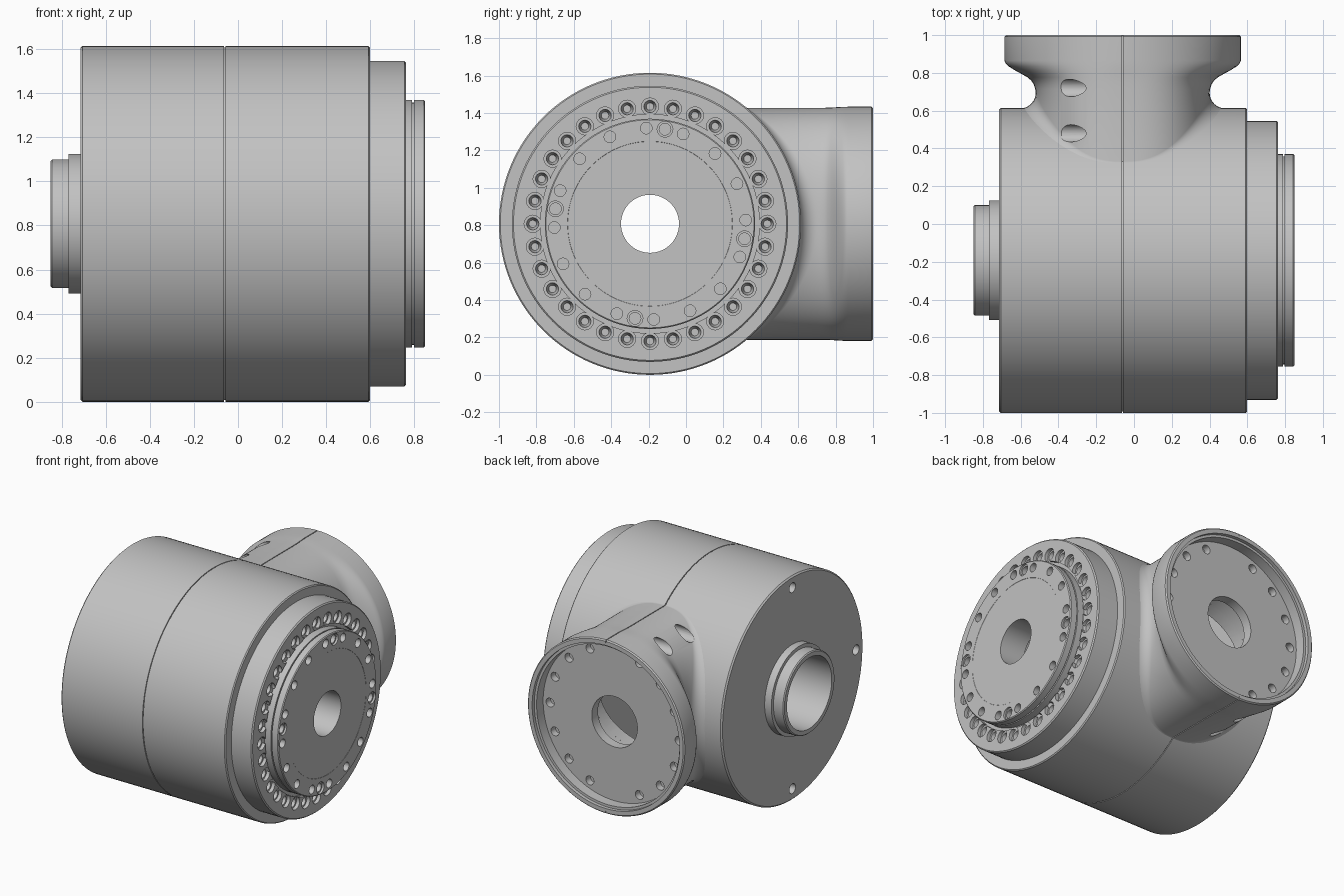
import bpy, bmesh, math
from mathutils import Matrix, Vector

cube = bpy.data.objects.get("Cube")
if cube:
    bpy.data.objects.remove(cube, do_unlink=True)

CY, CZ, R = -0.1925, 0.8075, 0.8075   # main axis position and housing radius
NX = -0.06                            # seam plane and neck axis

metal = bpy.data.materials.new("brushed grey metal")
metal.use_nodes = True
grey = (0.54, 0.54, 0.54, 1)
metal.diffuse_color = grey
metal.node_tree.nodes["Principled BSDF"].inputs["Base Color"].default_value = grey


def make(name, bm):
    bmesh.ops.recalc_face_normals(bm, faces=bm.faces)
    mesh = bpy.data.meshes.new(name)
    bm.to_mesh(mesh)
    bm.free()
    obj = bpy.data.objects.new(name, mesh)
    bpy.context.collection.objects.link(obj)
    mesh.materials.append(metal)
    return obj


def skin(bm, rings):
    """Closed skin: each ring joins the next, the last joins the first."""
    vs = [[bm.verts.new(p) for p in ring] for ring in rings]
    n = len(vs[0])
    for a, b in zip(vs, vs[1:] + vs[:1]):
        for i in range(n):
            j = (i + 1) % n
            bm.faces.new((a[i], a[j], b[j], b[i]))


def revolve(name, profile, n=128):
    """Turn a closed (x, radius) profile about the main axis."""
    bm = bmesh.new()
    angles = [2 * math.pi * i / n for i in range(n)]
    skin(bm, [[(x, CY + r * math.cos(a), CZ + r * math.sin(a)) for a in angles]
              for x, r in profile])
    return make(name, bm)


def drill(bm, centre, axis, r_in, r_out, length, n=20):
    """Add a cylinder or cone centred on a point, along an axis."""
    turn = Vector(axis).to_track_quat('Z', 'Y').to_matrix().to_4x4()
    bmesh.ops.create_cone(bm, cap_ends=True, segments=n, radius1=r_in, radius2=r_out,
                          depth=length, matrix=Matrix.Translation(centre) @ turn)


def cut(obj, tool):
    tool.hide_render = True
    mod = obj.modifiers.new("cut", 'BOOLEAN')
    mod.operation, mod.solver, mod.object = 'DIFFERENCE', 'EXACT', tool
    bpy.context.view_layer.objects.active = obj
    bpy.ops.object.modifier_apply(modifier=mod.name)
    bpy.data.objects.remove(tool, do_unlink=True)


def on_main(x, r, degrees):
    a = math.radians(degrees)
    return (x, CY + r * math.cos(a), CZ + r * math.sin(a))


# Housing: two half shells with a seam, and the cable collar on one end
housing = revolve("housing", [
    (-0.85, 0.255), (-0.85, 0.285), (-0.843, 0.292), (-0.768, 0.292), (-0.768, 0.317),
    (-0.715, 0.317), (-0.715, R - 0.01), (-0.705, R), (NX - 0.003, R),
    (NX - 0.003, R - 0.008), (NX + 0.003, R - 0.008), (NX + 0.003, R),
    (0.591, R), (0.598, R - 0.007), (0.598, 0.255)])
cut(housing, revolve("cavity", [(-0.6, 0.28), (-0.6, 0.72), (0.5, 0.72), (0.5, 0.28)]))
bm = bmesh.new()
drill(bm, (NX, 0.55, CZ), (0, 1, 0), 0.38, 0.38, 0.5, 64)
cut(housing, make("neck_opening", bm))
bm = bmesh.new()
for deg in (90, 180, 270):
    drill(bm, on_main(-0.715, 0.725, deg), (1, 0, 0), 0.035, 0.035, 0.12)
cut(housing, make("end_holes", bm))

# Bearing ring with its circle of sunk bolts: wide seat, then tapered bore
ring = revolve("bearing_ring", [
    (0.57, 0.3), (0.57, 0.738), (0.755, 0.738), (0.763, 0.73),
    (0.763, 0.585), (0.738, 0.585), (0.738, 0.3)])
for r_in, r_out, depth in ((0.046, 0.046, 0.025), (0.02, 0.056, 0.09)):
    bm = bmesh.new()
    for k in range(32):
        drill(bm, on_main(0.763, 0.627, k * 11.25), (1, 0, 0), r_in, r_out, 2 * depth, 16)
    cut(ring, make("bolt_pockets", bm))

# Output flange with a rim groove and a very fine ring line on its face
flange = revolve("output_flange", [
    (0.65, 0.155), (0.65, 0.562), (0.79, 0.562), (0.79, 0.55), (0.798, 0.55),
    (0.798, 0.562), (0.843, 0.562), (0.849, 0.556), (0.849, 0.441), (0.848, 0.44),
    (0.848, 0.155)])
bm = bmesh.new()
collars = bmesh.new()
for quarter in range(4):
    base = 81 - 90 * quarter
    for step in (1, 0, -1, -3, -5):
        drill(bm, on_main(0.849, 0.512, base + step * 11.25), (1, 0, 0), 0.031, 0.031, 0.12)
    drill(collars, on_main(0.849, 0.512, base), (1, 0, 0), 0.042, 0.042, 0.03)
cut(flange, make("flange_holes", bm))
cut(flange, make("flange_collars", collars))

# Neck: waisted rounded oval that blends into the housing and opens to a round rim
N = 128


def saddle(z):
    return CY + math.sqrt(R * R - z * z)


def neck_column(a):
    c, s = math.cos(a), math.sin(a)

    def section(f, grow=0):
        """Point across the neck: f = 0 at the waist, 1 at the round rim."""
        power = 0.8 + 0.2 * f
        hx, hz = 0.46 + 0.166 * f, 0.62 + 0.006 * f
        return (math.copysign(hx * abs(c) ** power, c) + grow * c,
                math.copysign(hz * abs(s) ** power, s) + grow * s)

    def pt(x, z, y):
        return (NX + x, y, CZ + z)

    fillet = 0.01 + 0.075 * c * c
    x, z = section(0, fillet)
    col = [pt(x, z, saddle(z) - 0.03)]
    for k in range(7):
        t = math.pi / 2 * k / 6
        x, z = section(0, fillet * (1 - math.sin(t)))
        col.append(pt(x, z, saddle(z) + fillet * (1 - math.cos(t)) - 0.004))
    for y, f in ((0.715, 0.02), (0.74, 0.07), (0.76, 0.15), (0.777, 0.27), (0.795, 0.46),
                 (0.815, 0.68), (0.835, 0.87), (0.85, 0.96), (0.865, 1)):
        col.append(pt(*section(f), y))
    for r, y in ((0.626, 0.992), (0.618, 1), (0.588, 1), (0.588, 0.975), (0.57, 0.975),
                 (0.57, 0.9), (0.182, 0.9), (0.182, 0.83), (0.38, 0.83)):
        col.append(pt(r * c, r * s, y))
    col.append(pt(0.38 * c, 0.38 * s, saddle(0.38 * s) - 0.03))
    return col


bm = bmesh.new()
skin(bm, list(zip(*[neck_column(2 * math.pi * i / N) for i in range(N)])))
neck = make("neck", bm)

# Neck details: clamp screw pockets, seam line, mounting holes
bm = bmesh.new()
for side in (1, -1):
    for y in (0.48, 0.72):
        drill(bm, (-0.4, y, CZ + side * 0.545), (1, 0, 0), 0.046, 0.046, 0.4)
    bmesh.ops.create_cube(bm, size=1, matrix=Matrix.Translation((NX, 0.65, CZ + side * 0.655))
                          @ Matrix.Diagonal((0.006, 0.8, 0.1, 1)))
for k in range(16):
    if k % 8 != 4:
        a = k * math.pi / 8
        drill(bm, (NX + 0.515 * math.cos(a), 0.9, CZ + 0.515 * math.sin(a)),
              (0, 1, 0), 0.032, 0.032, 0.1)
cut(neck, make("neck_cutters", bm))

# Smooth round walls, crisp edges
for obj in (housing, ring, flange, neck):
    bpy.ops.object.select_all(action='DESELECT')
    obj.select_set(True)
    bpy.context.view_layer.objects.active = obj
    bpy.ops.object.shade_smooth_by_angle(angle=math.radians(30))
